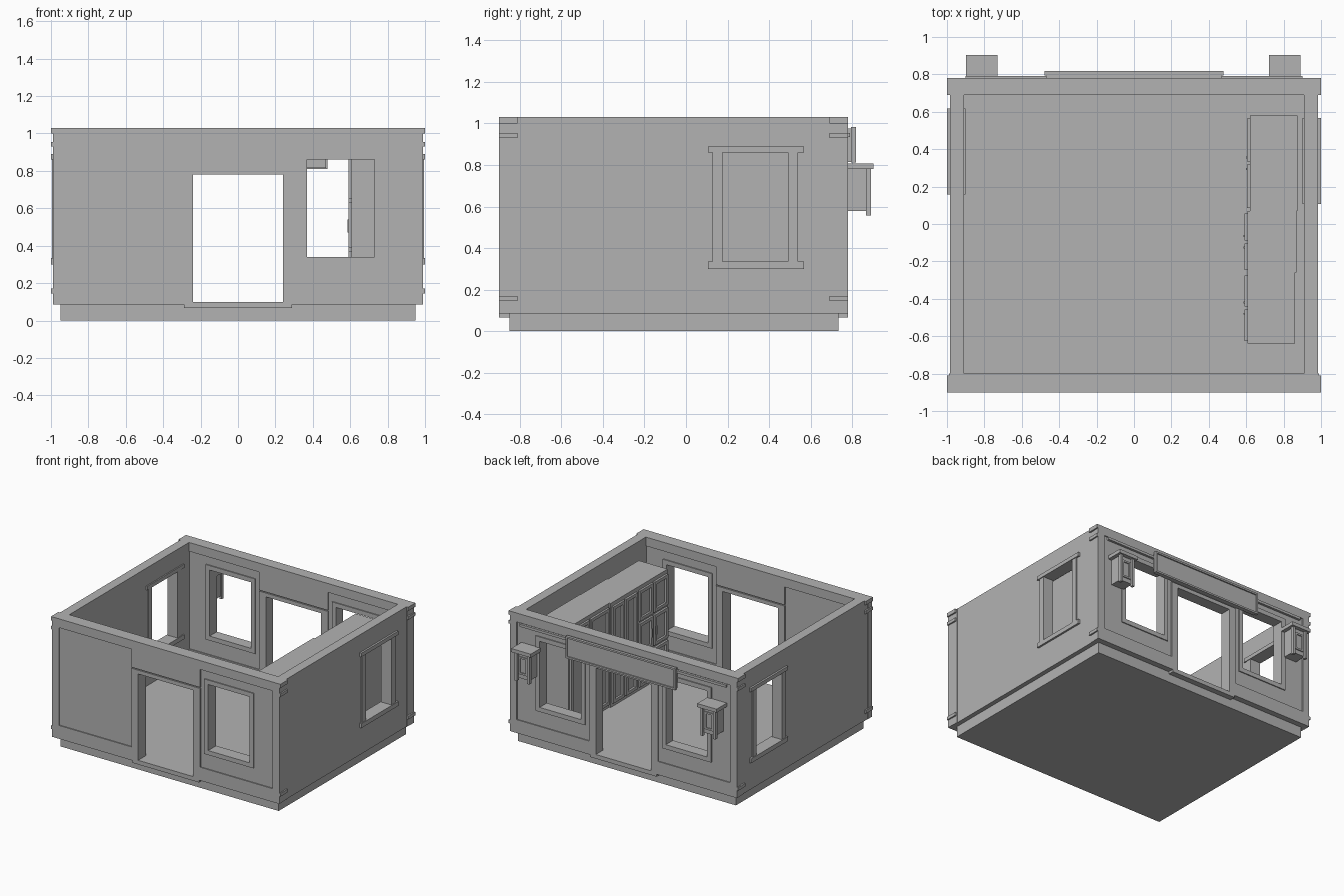
import bpy, bmesh
from mathutils import Vector

cube = bpy.data.objects.get("Cube")
if cube:
    bpy.data.objects.remove(cube, do_unlink=True)

grey = bpy.data.materials.new("plain_grey")
grey.use_nodes = True
grey.diffuse_color = (0.45, 0.45, 0.45, 1)
grey.node_tree.nodes["Principled BSDF"].inputs["Base Color"].default_value = (0.45, 0.45, 0.45, 1)


def finish(name, bm):
    bmesh.ops.recalc_face_normals(bm, faces=bm.faces)
    mesh = bpy.data.meshes.new(name)
    bm.to_mesh(mesh)
    bm.free()
    mesh.materials.append(grey)
    obj = bpy.data.objects.new(name, mesh)
    bpy.context.collection.objects.link(obj)
    return obj


def box(name, x, y, z):
    """Box from three (low, high) ranges."""
    bm = bmesh.new()
    bmesh.ops.create_cube(bm, size=1)
    for v in bm.verts:
        v.co = Vector([(r[0] + r[1]) / 2 + c * (r[1] - r[0]) for r, c in zip((x, y, z), v.co)])
    return finish(name, bm)


def slab(name, axis, depth, outer, holes):
    """Upright slab with rectangular holes; rectangles are (u0, u1, z0, z1)."""
    rects = [outer] + holes
    us = sorted({u for r in rects for u in r[:2]})
    zs = sorted({z for r in rects for z in r[2:]})
    bm = bmesh.new()

    def place(u, z):
        return (u, depth[0], z) if axis == "y" else (depth[0], u, z)

    for u0, u1 in zip(us, us[1:]):
        for z0, z1 in zip(zs, zs[1:]):
            u, z = (u0 + u1) / 2, (z0 + z1) / 2
            if any(h[0] < u < h[1] and h[2] < z < h[3] for h in holes):
                continue
            bm.faces.new([bm.verts.new(place(*p)) for p in ((u0, z0), (u1, z0), (u1, z1), (u0, z1))])
    bmesh.ops.remove_doubles(bm, verts=bm.verts, dist=0.0001)
    new = bmesh.ops.extrude_face_region(bm, geom=bm.faces[:])["geom"]
    t = depth[1] - depth[0]
    bmesh.ops.translate(bm, verts=[g for g in new if isinstance(g, bmesh.types.BMVert)],
                        vec=(0, t, 0) if axis == "y" else (t, 0, 0))
    bmesh.ops.dissolve_limit(bm, angle_limit=0.01, verts=bm.verts, edges=bm.edges)
    return finish(name, bm)


def frame(name, axis, depth, hole, w):
    a, b, c, d = hole
    return slab(name, axis, depth, (a - w, b + w, c - w, d + w), [hole])


# Foundation and floor
box("foundation", (-.95, .95), (-.85, .735), (0, .088))
box("floor", (-.93, .93), (-.82, .71), (.085, .1))

# Front and back walls: core with a relief layer on each face
door = (-.24, .24, .1, .78)
window = (.37, .73, .34, .86)
window_mirrored = (-.73, -.37, .34, .86)
outer = (-.988, .988, .085, 1.03)
panel_left = (-.93, -.3, .19, .96)
panel_right = (.3, .93, .19, .96)
header_groove = (-.3, .3, .81, .818)
RELIEF = .008


def long_wall(name, y0, y1, windows):
    openings = [door] + windows
    slab(name + "_wall", "y", (y0 + RELIEF, y1 - RELIEF), outer, openings)
    for side, depth in (("low", (y0, y0 + RELIEF)), ("high", (y1 - RELIEF, y1))):
        slab(f"{name}_relief_{side}", "y", depth, outer,
             [door, panel_left, panel_right, header_groove])
        for i, w in enumerate(windows):
            frame(f"{name}_window_frame_{side}_{i}", "y", depth, w, .035)
    box(name + "_doorstep", (-.29, .29), (y0, y1), (.067, .1))


long_wall("front", -.9, -.8, [window])
long_wall("back", .69, .78, [window, window_mirrored])
box("back_top_rail", (-.9, .9), (.77, .79), (.935, .955))

# Side walls, window trim and corner joints
for side, s, shift in (("left", 1, 0), ("right", -1, .05)):
    def xr(a, b):
        return tuple(sorted((s * a, s * b)))
    y0, y1 = .175 + shift, .49 + shift
    slab(side + "_wall", "x", xr(.91, .985), (-.85, .74, .085, 1.03), [(y0, y1, .335, .86)])
    for face, a, b in (("outer", .984, .994), ("inner", .905, .912)):
        for i, y in enumerate((y0 - .048, y1)):
            box(f"{side}_window_{face}_jamb_{i}", xr(a, b), (y, y + .048), (.335, .86))
    for part, z in (("lintel", (.86, .89)), ("sill", (.3, .335))):
        box(f"{side}_window_{part}", xr(.9, 1), (y0 - .068, y1 + .078), z)
    for end, post, bracket in (("front", (-.9, -.85), (-.9, -.81)), ("back", (.73, .78), (.69, .78))):
        box(f"{side}_{end}_corner_post", xr(.93, .99), post, (.085, 1.03))
        for i, z in enumerate(((.145, .17), (.93, .955), (1.0, 1.03))):
            box(f"{side}_{end}_corner_bracket_{i}", xr(.95, 1), bracket, z)

# Sign board over the back entrance
box("sign_board", (-.47, .47), (.78, .808), (.815, .975))
frame("sign_border", "y", (.795, .818), (-.465, .465, .825, .968), .014)

# Wall lanterns either side of the back entrance
for side, cx in (("left", .806), ("right", -.814)):
    name = side + "_lantern"
    box(name + "_body", (cx - .055, cx + .055), (.775, .872), (.578, .785))
    box(name + "_roof", (cx - .085, cx + .085), (.775, .903), (.78, .808))
    for i, s in enumerate((-1, 1)):
        x = cx + s * .055
        box(f"{name}_post_{i}", (x - .01, x + .01), (.865, .89), (.558, .785))
    frame(name + "_pane_frame", "y", (.87, .88), (cx - .025, cx + .025, .625, .735), .014)

# Row of tall cupboards along the left wall
cupboards = (("back", .07, .58, .612, .875), ("middle", -.26, .07, .6, .87), ("front", -.64, -.26, .6, .86))
for name, y0, y1, x0, x1 in cupboards:
    box(name + "_cupboard", (x0 + .008, x1), (y0, y1), (.1, .92))
    mid = (y0 + y1) / 2
    rows = [(.13, .37), (.39, .63), (.65, .89)] if name == "front" else [(.13, .89)]
    for i, (a, b) in enumerate(((y0 + .015, mid - .008), (mid + .008, y1 - .015))):
        for j, (z0, z1) in enumerate(rows):
            frame(f"{name}_cupboard_door_{i}_{j}", "x", (x0 - .008, x0 + .01),
                  (a + .025, b - .025, z0 + .025, z1 - .025), .025)
        y = mid + (.03 if i else -.03)
        box(f"{name}_cupboard_handle_{i}", (x0 - .014, x0), (y - .005, y + .005), (.47, .54))
